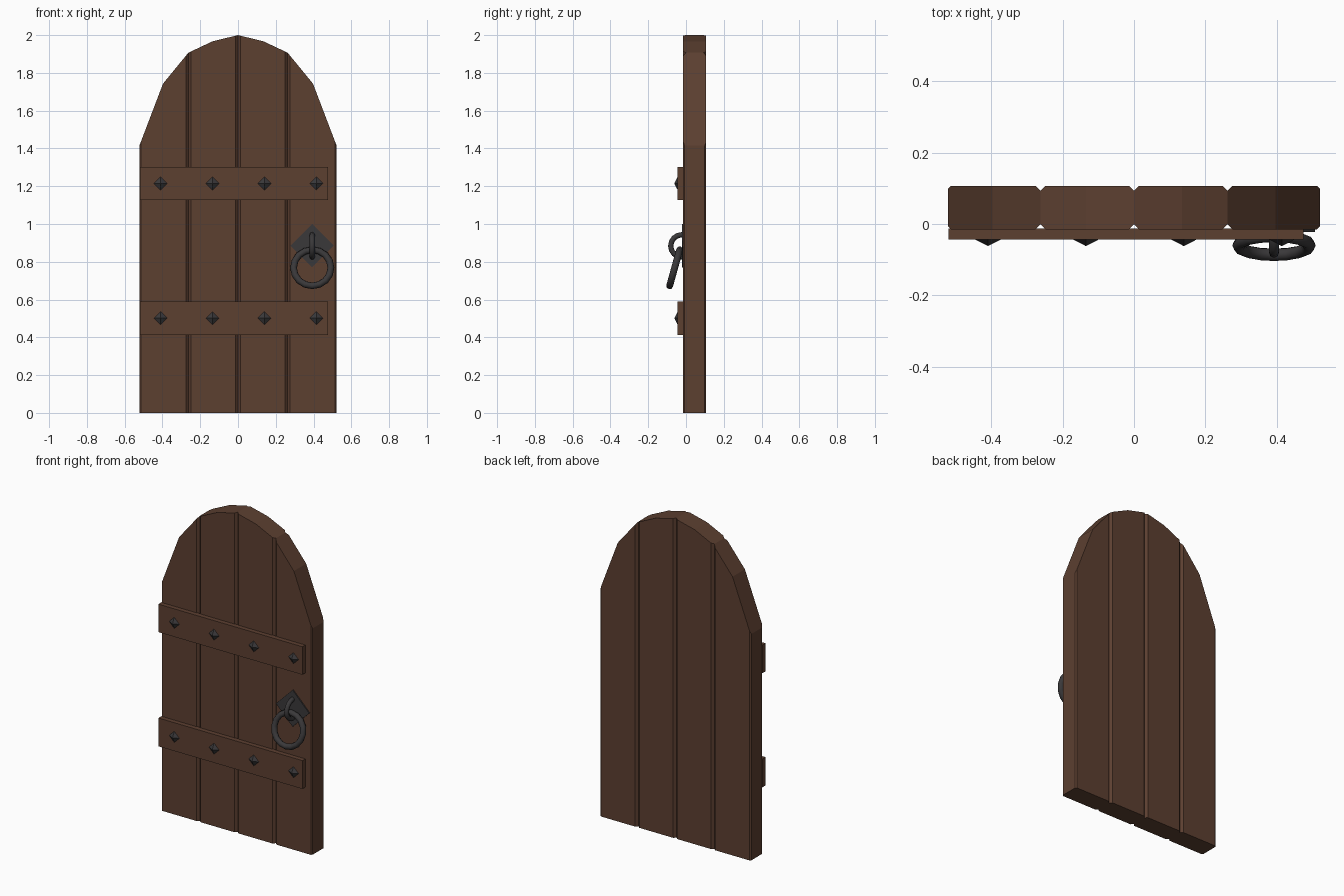
import bpy, bmesh, math
from mathutils import Vector

if "Cube" in bpy.data.objects:
    bpy.data.objects.remove(bpy.data.objects["Cube"])

def material(name, rgb):
    m = bpy.data.materials.new(name)
    m.diffuse_color = (*rgb, 1)
    m.use_nodes = True
    m.node_tree.nodes["Principled BSDF"].inputs["Base Color"].default_value = m.diffuse_color
    return m

WOOD = material("dark_brown_wood", (0.107, 0.050, 0.030))
IRON = material("black_iron", (0.042, 0.040, 0.042))
FRONT, BACK = -0.015, 0.107

def finish(name, bm, mat):
    bmesh.ops.recalc_face_normals(bm, faces=bm.faces)
    me = bpy.data.meshes.new(name)
    bm.to_mesh(me)
    bm.free()
    me.materials.append(mat)
    ob = bpy.data.objects.new(name, me)
    bpy.context.collection.objects.link(ob)
    return ob

# Arched top outline, mirrored about x = 0
ARCH = [(0, 2.0), (0.135, 1.967), (0.2625, 1.907), (0.397, 1.743), (0.522, 1.415)]

def arch_height(x):
    x = abs(x)
    for (xa, za), (xb, zb) in zip(ARCH, ARCH[1:]):
        if x <= xb + 1e-6:
            return za + (zb - za) * (x - xa) / (xb - xa)

# Planks: columns of four corners joined by strips, chamfered long edges
def plank(name, x0, x1, mid, c0, c1):
    bm = bmesh.new()
    cols = []
    for x, inset in ((x0, c0), (x0 + c0, 0), (mid, 0), (x1 - c1, 0), (x1, c1)):
        z = arch_height(x)
        cols.append([bm.verts.new(p) for p in (
            (x, FRONT + inset, 0), (x, FRONT + inset, z),
            (x, BACK - inset, z), (x, BACK - inset, 0))])
    for a, b in zip(cols, cols[1:]):
        for i in range(4):
            j = (i + 1) % 4
            bm.faces.new((a[i], a[j], b[j], b[i]))
    bm.faces.new(cols[0])
    bm.faces.new(cols[-1])
    finish(name, bm, WOOD)

plank("plank_outer_left", -0.522, -0.2625, -0.397, 0.008, 0.014)
plank("plank_inner_left", -0.2625, 0, -0.135, 0.014, 0.014)
plank("plank_inner_right", 0, 0.2625, 0.135, 0.014, 0.014)
plank("plank_outer_right", 0.2625, 0.522, 0.397, 0.014, 0.008)

def box(name, lo, hi, mat):
    bm = bmesh.new()
    bmesh.ops.create_cube(bm, size=1)
    for v in bm.verts:
        v.co = Vector([lo[i] + (v.co[i] + 0.5) * (hi[i] - lo[i]) for i in range(3)])
    return finish(name, bm, mat)

# Diamond-shaped outline pushed forward; tip=True makes a pyramid
def diamond(name, x, z, r, y0, y1, tip):
    bm = bmesh.new()
    ring = [(r, 0), (0, r), (-r, 0), (0, -r)]
    base = [bm.verts.new((x + dx, y0, z + dz)) for dx, dz in ring]
    bm.faces.new(base)
    if tip:
        top = [bm.verts.new((x, y1, z))] * 4
    else:
        top = [bm.verts.new((x + dx, y1, z + dz)) for dx, dz in ring]
        bm.faces.new(top)
    for i in range(4):
        j = (i + 1) % 4
        bm.faces.new((base[i], base[j], top[i]) if tip else (base[i], base[j], top[j], top[i]))
    finish(name, bm, IRON)

# Cross straps with pyramid studs
for label, z0, z1 in (("upper", 1.127, 1.302), ("lower", 0.413, 0.59)):
    box(label + "_strap", (-0.52, -0.044, z0), (0.476, FRONT + 0.003, z1), WOOD)
    for i in range(4):
        diamond(f"{label}_stud_{i + 1}", -0.41 + 0.275 * i, (z0 + z1) / 2, 0.037, -0.043, -0.062, True)

# Handle back plate
diamond("handle_plate", 0.393, 0.886, 0.115, FRONT + 0.003, -0.022, False)

def torus(name, loc, rot, major, minor, n, m):
    bpy.ops.mesh.primitive_torus_add(location=loc, rotation=rot, major_radius=major,
                                     minor_radius=minor, major_segments=n, minor_segments=m)
    ob = bpy.context.object
    ob.name = name
    ob.data.materials.append(IRON)
    bpy.ops.object.shade_smooth_by_angle(angle=math.radians(50))
    return ob

# Pull ring, hanging tilted away from the door
torus("handle_ring", (0.393, -0.06, 0.768), (math.radians(74.5), 0, 0), 0.099, 0.018, 16, 8)

# Staple holding the ring: half loop, ends sunk into the plate
staple = torus("handle_staple", (0.393, -0.022, 0.884), (0, math.pi / 2, 0), 0.059, 0.014, 16, 8)
bm = bmesh.new()
bm.from_mesh(staple.data)
bmesh.ops.delete(bm, geom=[v for v in bm.verts if v.co.y > 0.035], context='VERTS')
bm.to_mesh(staple.data)
bm.free()
